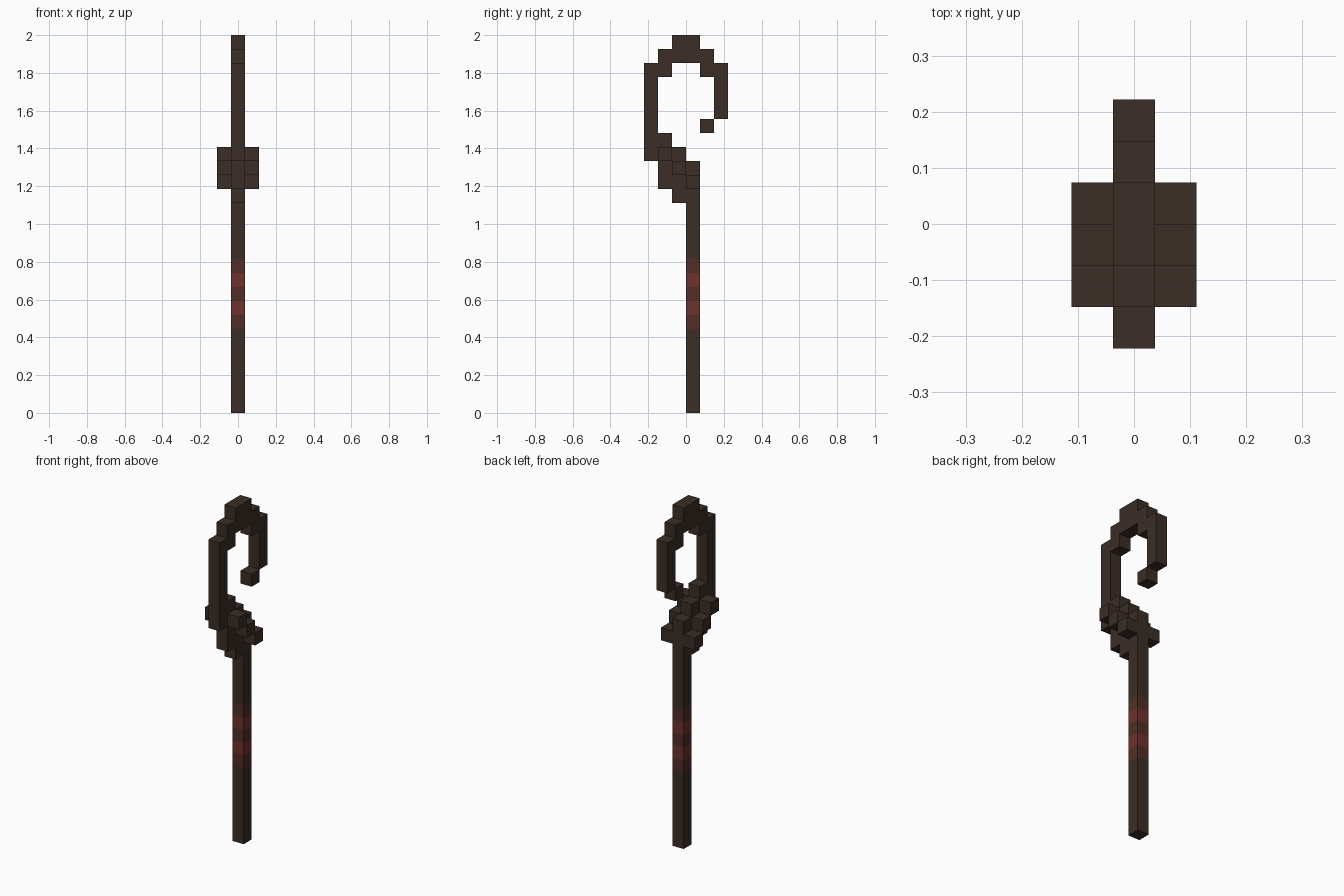
import bpy
import bmesh

if "Cube" in bpy.data.objects:
    bpy.data.objects.remove(bpy.data.objects["Cube"])

U = 2 / 27  # one block


def material(name, color):
    m = bpy.data.materials.new(name)
    m.diffuse_color = (*color, 1)
    m.use_nodes = True
    m.node_tree.nodes["Principled BSDF"].inputs["Base Color"].default_value = m.diffuse_color
    return m


WOOD = material("dark wood", (0.043, 0.027, 0.019))
EDGE = material("faded red wrap", (0.082, 0.027, 0.020))
RED = material("red wrap", (0.156, 0.032, 0.027))


def extrude_profile(name, points, x0=-0.5, x1=0.5, mats=(WOOD,)):
    """Extrude a (y, z) outline, given in blocks, from x0 to x1."""
    bm = bmesh.new()
    face = bm.faces.new([bm.verts.new((x0 * U, y * U, z * U)) for y, z in points])
    out = bmesh.ops.extrude_face_region(bm, geom=[face])
    moved = [g for g in out["geom"] if isinstance(g, bmesh.types.BMVert)]
    bmesh.ops.translate(bm, verts=moved, vec=((x1 - x0) * U, 0, 0))
    bmesh.ops.recalc_face_normals(bm, faces=bm.faces)
    mesh = bpy.data.meshes.new(name)
    bm.to_mesh(mesh)
    bm.free()
    for m in mats:
        mesh.materials.append(m)
    obj = bpy.data.objects.new(name, mesh)
    bpy.context.collection.objects.link(obj)
    return obj


def rect(y0, y1, z0, z1):
    return [(y0, z0), (y1, z0), (y1, z1), (y0, z1)]


# Straight shaft, cut at each wrap band and coloured by height
shaft = extrude_profile("shaft", rect(0, 1, 0, 15), mats=(WOOD, EDGE, RED))
bm = bmesh.new()
bm.from_mesh(shaft.data)
for z in range(6, 12):
    bmesh.ops.bisect_plane(bm, geom=bm.verts[:] + bm.edges[:] + bm.faces[:],
                           plane_co=(0, 0, z * U), plane_no=(0, 0, 1))
for f in bm.faces:
    row = int(f.calc_center_median().z / U + 0.001)
    if 6 <= row < 11:
        f.material_index = 2 if row % 2 else 1
bm.to_mesh(shaft.data)
bm.free()

# Stepped crook growing out of the shaft
extrude_profile("crook", [
    (1, 15), (1, 18), (0, 18), (0, 19), (-1, 19), (-1, 20), (-2, 20), (-2, 24),
    (-1, 24), (-1, 25), (1, 25), (1, 24), (2, 24), (2, 21), (3, 21), (3, 25),
    (2, 25), (2, 26), (1, 26), (1, 27), (-1, 27), (-1, 26), (-2, 26), (-2, 25),
    (-3, 25), (-3, 18), (-2, 18), (-2, 16), (-1, 16), (-1, 15)])

# Curled end of the crook
extrude_profile("crook_tip", rect(1, 2, 20, 21))

# Diagonal row of knots, mirrored to both sides
for i in range(3):
    knot = extrude_profile(f"knot_{i + 1}", rect(-2 + i, -1 + i, 18 - i, 19 - i), 0.5, 1.5)
    mirror = knot.modifiers.new("both sides", 'MIRROR')
    mirror.use_axis = (True, False, False)
    mirror.use_mirror_merge = False
